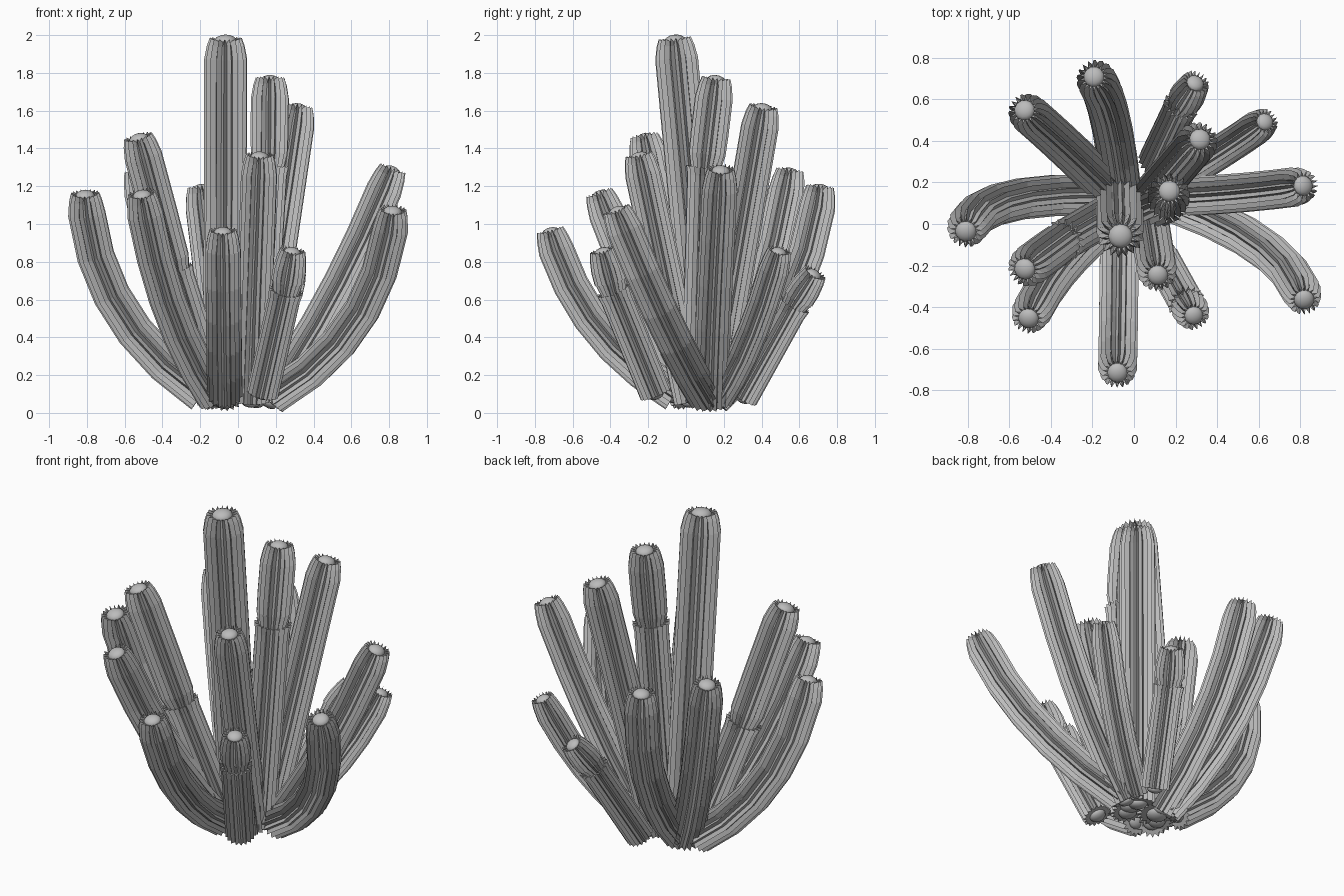
import bpy, bmesh, math
from mathutils import Vector, Matrix

cube = bpy.data.objects.get("Cube")
if cube:
    bpy.data.objects.remove(cube)

RIBS = 18
VALLEY = 0.76
grey = bpy.data.materials.new("cactus_grey")
grey.use_nodes = True
colour = (0.5, 0.5, 0.5, 1)
grey.diffuse_color = colour
grey.node_tree.nodes["Principled BSDF"].inputs["Base Color"].default_value = colour


def dome(bm, centre, axis, radius):
    """Flattened knob sitting on the end of a stem."""
    rot = axis.to_track_quat("Z", "Y").to_matrix().to_4x4()
    size = Matrix.Diagonal((radius, radius, radius * 0.6, 1))
    made = bmesh.ops.create_uvsphere(bm, u_segments=12, v_segments=8, radius=1,
                                     matrix=Matrix.Translation(centre) @ rot @ size)
    for v in made["verts"]:
        for f in v.link_faces:
            f.smooth = True


def stem(name, radius, base, tip, through=None, crown=False, barrel=False):
    """Ribbed stem swept along a quadratic curve that passes through a mid point."""
    a, b = Vector(base), Vector(tip)
    mid = Vector(through) if through else (a + b) / 2
    c = 2 * mid - (a + b) / 2
    length = (mid - a).length + (b - mid).length

    def point(t):
        return a * (1 - t) ** 2 + c * 2 * t * (1 - t) + b * t * t

    def direction(t):
        return ((c - a) * (1 - t) + (b - c) * t).normalized()

    # Rings as (position, ridge factor, valley factor, valley sink)
    steps = 5 if through else 2
    if crown:
        rings = [(0, 1, VALLEY, 0), (0.5, 1, VALLEY, 0),
                 (1 - 0.05 / length, 1, VALLEY, 0), (1, 1.08, 0.7, 0.012)]
    else:
        end = 1 - 0.11 / length
        rings = [(end * i / steps, 1, VALLEY, 0) for i in range(steps + 1)]
        rings += [(1 - 0.04 / length, 0.88, 0.62, 0), (1, 0.75, 0.42, 0.02)]
    if barrel:
        rings[0] = (0, 0.78, 0.58, 0)
        rings.insert(1, (0.08 / length, 0.97, 0.75, 0))

    bm = bmesh.new()
    axis = direction(0)
    side = axis.orthogonal().normalized()
    loops = []
    for t, ridge, valley, sink in rings:
        new_axis = direction(t)
        side = axis.rotation_difference(new_axis) @ side
        axis = new_axis
        across = axis.cross(side)
        loop = []
        for k in range(RIBS * 2):
            ang = math.pi * k / RIBS
            r = radius * (valley if k % 2 else ridge)
            centre = point(t) - axis * (sink if k % 2 else 0)
            loop.append(bm.verts.new(centre + (side * math.cos(ang) + across * math.sin(ang)) * r))
        loops.append(loop)
    n = RIBS * 2
    for lo, hi in zip(loops, loops[1:]):
        for k in range(n):
            j = (k + 1) % n
            bm.faces.new((lo[k], lo[j], hi[j], hi[k]))
    # Closed foot, and a head whose rib ends stand above a sunken centre
    bm.faces.new(loops[0][::-1])
    head = loops[-1]
    for k in range(1, n, 2):
        bm.faces.new((head[k], head[(k + 1) % n], head[(k + 2) % n]))
    bm.faces.new(head[1::2])
    if not crown:
        dome(bm, b - axis * 0.018, axis, radius * 0.52)
    if not barrel:
        dome(bm, a, direction(0), radius * 0.55)

    mesh = bpy.data.meshes.new(name)
    bm.to_mesh(mesh)
    bm.free()
    mesh.materials.append(grey)
    bpy.context.collection.objects.link(bpy.data.objects.new(name, mesh))


def jointed(name, radius, base, joint, tip):
    """Two-part stem: open crown below, narrower-footed barrel growing out of it."""
    stem(name + "_lower", radius, base, joint, crown=True)
    foot = Vector(joint) - (Vector(tip) - Vector(joint)).normalized() * 0.02
    stem(name + "_upper", radius * 1.03, foot, tip, barrel=True)


# Straight stems
stem("central_column", 0.114, (-0.07, 0.12, 0.06), (-0.065, -0.06, 1.985))
stem("back_tall_stem", 0.1, (0.09, 0.14, 0.06), (0.32, 0.41, 1.625))
stem("front_tall_stem", 0.096, (0.07, 0.03, 0.06), (0.115, -0.25, 1.37))

# Curved outer stems
stem("left_back_arm", 0.095, (0.16, 0.13, 0.06), (0.82, 0.185, 1.295), (0.51, 0.15, 0.62))
stem("left_front_arm", 0.096, (0.19, 0.1, 0.09), (0.82, -0.37, 1.08), (0.63, -0.12, 0.5))
stem("front_arm", 0.095, (-0.07, -0.06, 0.1), (-0.08, -0.72, 0.97), (-0.075, -0.48, 0.47))
stem("right_front_arm", 0.097, (-0.12, 0.01, 0.08), (-0.51, -0.46, 1.165), (-0.36, -0.22, 0.56))
stem("right_arm", 0.1, (-0.19, 0.14, 0.1), (-0.81, -0.04, 1.165), (-0.64, 0.1, 0.57))
stem("right_back_arm", 0.097, (-0.1, 0.15, 0.08), (-0.53, 0.55, 1.285), (-0.35, 0.39, 0.6))
stem("back_arm", 0.097, (-0.06, 0.15, 0.08), (-0.195, 0.71, 1.2), (-0.12, 0.53, 0.58))
stem("left_low_arm", 0.082, (0.14, 0.18, 0.09), (0.635, 0.495, 0.865), (0.42, 0.35, 0.42))

# Jointed stems
jointed("tall_jointed_stem", 0.098, (0.09, 0.07, 0.07), (0.165, 0.105, 1.31), (0.17, 0.16, 1.775))
jointed("right_jointed_stem", 0.098, (-0.12, 0.05, 0.07), (-0.34, -0.08, 0.76), (-0.53, -0.22, 1.465))
jointed("front_jointed_stem", 0.086, (0.13, -0.16, 0.1), (0.255, -0.385, 0.65), (0.29, -0.445, 0.865))
jointed("back_jointed_stem", 0.082, (0.1, 0.3, 0.08), (0.23, 0.575, 0.575), (0.3, 0.685, 0.745))
